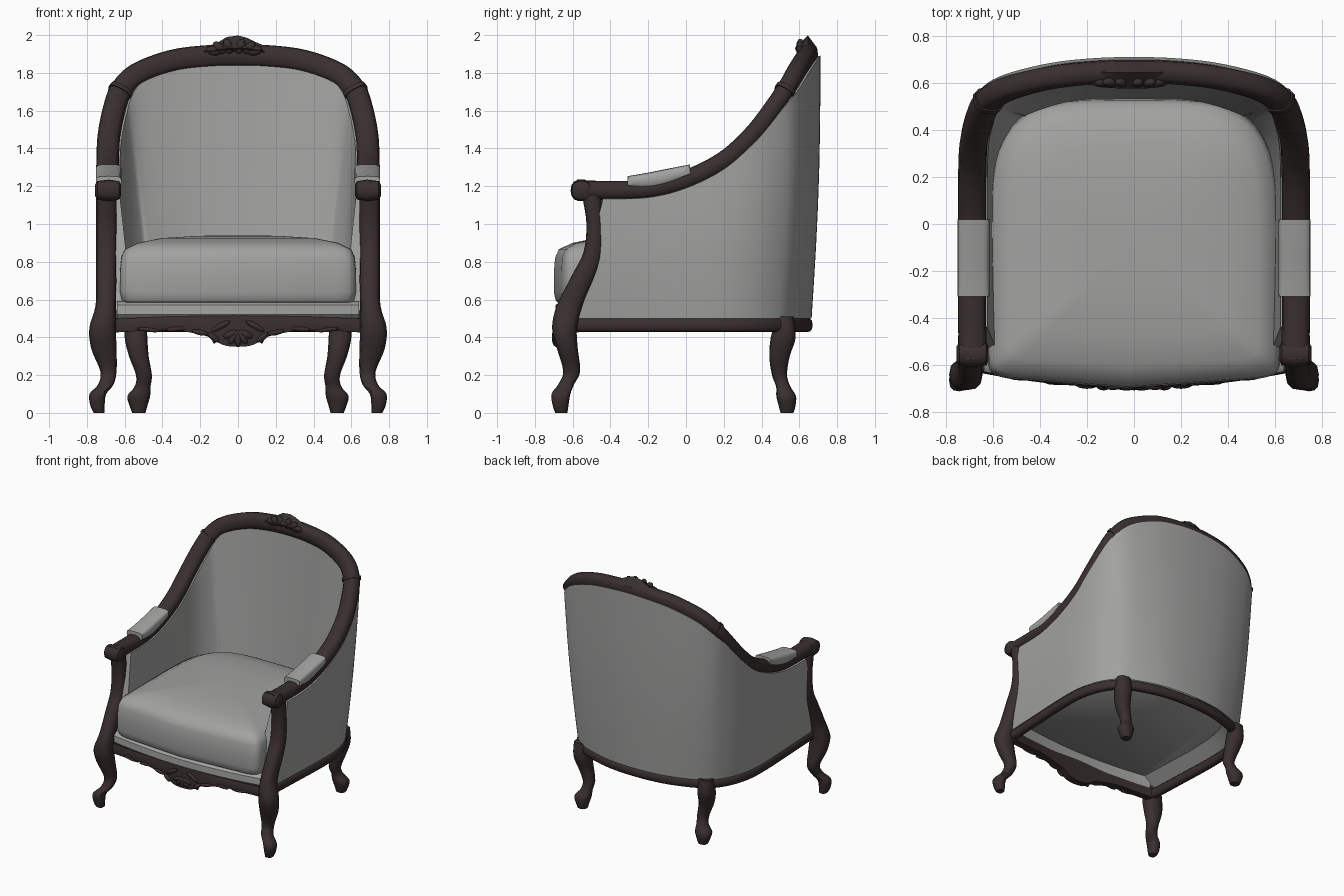
import bpy, bmesh, math
from mathutils import Vector

if "Cube" in bpy.data.objects:
    bpy.data.objects.remove(bpy.data.objects["Cube"])


def material(name, rgb):
    m = bpy.data.materials.new(name)
    m.use_nodes = True
    m.diffuse_color = (*rgb, 1)
    m.node_tree.nodes["Principled BSDF"].inputs["Base Color"].default_value = (*rgb, 1)
    return m


WOOD = material("dark_wood", (0.041, 0.028, 0.028))
FABRIC = material("grey_fabric", (0.36, 0.36, 0.355))


def finish(name, bm, mat, mirror=False, angle=40):
    bmesh.ops.recalc_face_normals(bm, faces=bm.faces)
    me = bpy.data.meshes.new(name)
    bm.to_mesh(me)
    bm.free()
    me.materials.append(mat)
    for p in me.polygons:
        p.use_smooth = True
    me.set_sharp_from_angle(angle=math.radians(angle))
    ob = bpy.data.objects.new(name, me)
    bpy.context.collection.objects.link(ob)
    if mirror:
        ob.modifiers.new("mirror", "MIRROR")


def skin(name, rings, mat, **kw):
    """Join closed rings of equal length into a capped solid."""
    bm = bmesh.new()
    rows = [[bm.verts.new(p) for p in r] for r in rings]
    n = len(rows[0])
    for r, s in zip(rows, rows[1:]):
        for i in range(n):
            j = (i + 1) % n
            bm.faces.new((r[i], r[j], s[j], s[i]))
    bm.faces.new(rows[0])
    bm.faces.new(rows[-1])
    finish(name, bm, mat, **kw)


def spline(pts, n=5):
    """Smooth interpolation through points of any dimension."""
    out = []
    for i in range(len(pts) - 1):
        a, b, c, d = (pts[max(0, min(len(pts) - 1, i + k))] for k in (-1, 0, 1, 2))
        for s in range(n):
            t = s / n
            out.append(tuple(q + t / 2 * (r - p + t * (2 * p - 5 * q + 4 * r - w + t * (3 * (q - r) + w - p)))
                             for p, q, r, w in zip(a, b, c, d)))
    return out + [tuple(pts[-1])]


def oval(n=12, power=2.6):
    """Unit rounded-square outline."""
    f = lambda v: math.copysign(abs(v) ** (2 / power), v)
    return [(f(math.cos(2 * math.pi * i / n)), f(math.sin(2 * math.pi * i / n))) for i in range(n)]


def sweep_rings(path, ref, ra, rb):
    rings = []
    for i, p in enumerate(path):
        t = (Vector(path[min(i + 1, len(path) - 1)]) - Vector(path[max(i - 1, 0)])).normalized()
        a = Vector(ref(p))
        a = (a - a.dot(t) * t).normalized()
        b = t.cross(a)
        rings.append([Vector(p) + a * u * ra + b * v * rb for u, v in oval()])
    return rings


def both_sides(half):
    return half + [(-p[0], *p[1:]) for p in half[-2::-1]]


def leg(name, pts):
    skin(name, [[(x + u * rx, y + v * ry, z) for u, v in oval()]
                for x, y, z, rx, ry in spline(pts, 4)], WOOD, mirror=True)


def lobes(name, items, mirror=False):
    """Carved ornament made of overlapping flattened balls: centre, radii, tilt."""
    bm = bmesh.new()
    for x, y, z, rx, ry, rz, tilt in items:
        vs = bmesh.ops.create_uvsphere(bm, u_segments=10, v_segments=6, radius=1)["verts"]
        c, s = math.cos(tilt), math.sin(tilt)
        for v in vs:
            a, b, d = v.co.x * rx, v.co.y * ry, v.co.z * rz
            v.co = (x + a * c - d * s, y + b, z + a * s + d * c)
    finish(name, bm, WOOD, mirror=mirror)


# Matching paths of the top rail and of the wall foot, front of one arm round to the other
top_half = [(.69, -.44, 1.178), (.69, -.2, 1.185), (.69, 0, 1.235), (.69, .2, 1.335),
            (.683, .35, 1.47), (.655, .46, 1.61), (.617, .53, 1.71), (.53, .58, 1.795),
            (.35, .625, 1.862), (.17, .645, 1.886), (0, .65, 1.892)]
foot_half = [(.69, -.59), (.705, -.25), (.715, 0), (.71, .2), (.67, .36), (.6, .48),
             (.53, .54), (.42, .59), (.27, .635), (.13, .655), (0, .66)]
top_path = spline(both_sides(top_half))
foot_path = spline(both_sides(foot_half))
outward = lambda p: (p[0], 0, max(0, p[2] - 1.4))

# Upholstered wall, outside and inside in one wrapped shell
columns = []
levels = [k / 7 for k in range(8)]
for i, (tp, ft) in enumerate(zip(top_path, foot_path)):
    d = Vector(top_path[min(i + 1, len(top_path) - 1)]) - Vector(top_path[max(i - 1, 0)])
    n = Vector((d.y, -d.x, 0)).normalized()
    foot = Vector((*ft, .5))
    top_out = Vector(tp) + n * (.052 + .01 * n.y) - Vector((0, 0, .045 * abs(n.x)))
    top_in = Vector(tp) - n * .03 - Vector(outward(tp)).normalized() * .035
    top_in.z -= .03 * abs(n.x)
    foot_in = foot - n * .125 + Vector((0, 0, .1))
    outer = [(foot + n * .005).lerp(top_out, f) + n * .014 * math.sin(math.pi * f) for f in levels]
    inner = [foot_in.lerp(top_in, f) for f in reversed(levels)]
    columns.append(outer + inner)
skin("upholstered_wall", columns, FABRIC)

# Top rail flowing into both arms, with joint bands
front = [(.685, -.58, 1.185), (.688, -.52, 1.18)]
rail_path = front + top_path + [(-x, y, z) for x, y, z in reversed(front)]
skin("top_rail", sweep_rings(rail_path, outward, .06, .05), WOOD)
joint = 6 * 5
skin("rail_joint_band", sweep_rings(top_path[joint - 1:joint + 1], outward, .067, .058), WOOD, mirror=True)

# Scrolled hand rests
hand = [(.62, .03), (.63, .05), (.685, .058), (.745, .05), (.757, .03)]
skin("hand_rest", [[(x, -.553 + u * r, 1.178 + v * r) for u, v in oval(14, 2.4)] for x, r in hand],
     WOOD, mirror=True)

# Arm pads
pad = spline([(-.31, 1.225, .028), (-.2, 1.23, .042), (-.1, 1.25, .042), (.02, 1.285, .03)], 3)
skin("arm_pad", [[(.685 + u * .068, y, z + v * h) for u, v in oval(16, 4)] for y, z, h in pad],
     FABRIC, mirror=True)

# Front posts with cabriole legs, and back legs
leg("front_post_leg", [(.697, -.5, 1.15, .054, .05), (.697, -.483, 1.0, .054, .044), (.697, -.492, .85, .054, .051),
                       (.698, -.54, .73, .054, .063), (.7, -.615, .57, .054, .068), (.717, -.643, .45, .07, .066),
                       (.71, -.628, .34, .067, .055), (.686, -.605, .22, .043, .045), (.7, -.635, .15, .041, .042),
                       (.742, -.662, .1, .044, .05), (.744, -.664, .04, .038, .042), (.736, -.66, 0, .028, .032)])
leg("back_leg", [(.54, .525, .51, .055, .045), (.54, .515, .4, .06, .066), (.525, .495, .3, .052, .054),
                 (.498, .495, .2, .042, .04), (.505, .515, .14, .042, .038),
                 (.525, .53, .09, .06, .052), (.527, .535, .04, .048, .045), (.525, .535, 0, .035, .034)])

# Seat rail round the sides and back
seat_path = [(x * .98, y * .97, .465) for x, y in foot_path]
skin("seat_rail", sweep_rings(seat_path, lambda p: (0, 0, 1), .037, .03), WOOD)

# Bowed front apron with a shaped lower edge
bow = lambda x: -.62 - .065 * (1 - (x / .66) ** 2)
edge = spline(both_sides([(.66, .425, .5), (.5, .435, .505), (.36, .44, .51), (.25, .425, .512),
                          (.15, .4, .52), (.08, .36, .525), (0, .35, .528)]), 4)
skin("front_apron", [[(x, bow(x) - .005, lo), (x, bow(x) - .014, (lo + hi) / 2), (x, bow(x), hi),
                      (x, bow(x) + .05, hi), (x, bow(x) + .05, lo)] for x, lo, hi in edge], WOOD)
lobes("apron_side_carving", [(.13, -.69, .4, .04, .02, .016, .7), (.2, -.685, .425, .05, .018, .014, .2),
                             (.32, -.672, .445, .07, .015, .013, -.1), (.47, -.653, .44, .07, .015, .012, .1),
                             (.09, -.692, .46, .06, .016, .016, -.5), (.125, -.685, .385, .012, .012, .018, 0)],
      mirror=True)
lobes("apron_shell", [(math.sin(a) * .04, -.69, .43 - math.cos(a) * .035, .02, .02, .045, a)
                      for a in (-1.2, -.6, 0, .6, 1.2)])

# Upholstered strip under the cushion
strip = [.64 * (k / 8 - 1) for k in range(17)]
skin("seat_front_strip", [[(x, bow(x) + .012, .5), (x, bow(x) - .008, .52), (x, bow(x) - .006, .57),
                           (x, bow(x) + .02, .59), (x, bow(x) + .06, .59), (x, bow(x) + .045, .5)]
                          for x in strip], FABRIC)

# Crowned seat cushion, crisp corners and a bow in front, rounded and narrower behind
outline = [p for p in oval(48, 4.2) if p[1] >= 0] + [p for p in oval(48, 24) if p[1] < 0]


def cushion_ring(z, s):
    ring = []
    for u, v in outline:
        x, y = u * s, v * s
        w = .626 - .06 * max(0, y) ** 2
        ring.append((x * w, -.055 + y * .59 - .055 * max(0, -y) * (1 - x * x), z))
    return ring


layers = [(.585, .97), (.595, .985), (.64, 1), (.74, 1), (.82, .99), (.865, .96),
          (.9, .85), (.925, .65), (.937, .35), (.94, .1)]
skin("seat_cushion", [cushion_ring(z, s) for z, s in layers], FABRIC, angle=60)

# Carved crest on the top rail
crest = [(-.185, 1.905, 1.925, .055), (-.15, 1.895, 1.945, .064), (-.1, 1.885, 1.965, .068), (-.06, 1.88, 1.99, .07),
         (.0, 1.878, 1.998, .07), (.05, 1.882, 1.985, .07), (.09, 1.888, 1.965, .067),
         (.125, 1.897, 1.95, .062), (.14, 1.905, 1.925, .055)]
skin("crest", [[(x, .648 - d, (lo + hi) / 2 - .005), (x, .645, hi), (x, .645 + d * .7, (lo + hi) / 2 - .005),
                (x, .645, lo)] for x, lo, hi, d in crest], WOOD, angle=25)
lobes("crest_leaves", [(math.sin(a) * .11 - .02, .605, 1.912 + math.cos(a) * .03, .026, .022, .042, -a)
                       for a in (-1.4, -.8, -.3, .3, .8, 1.4)])
